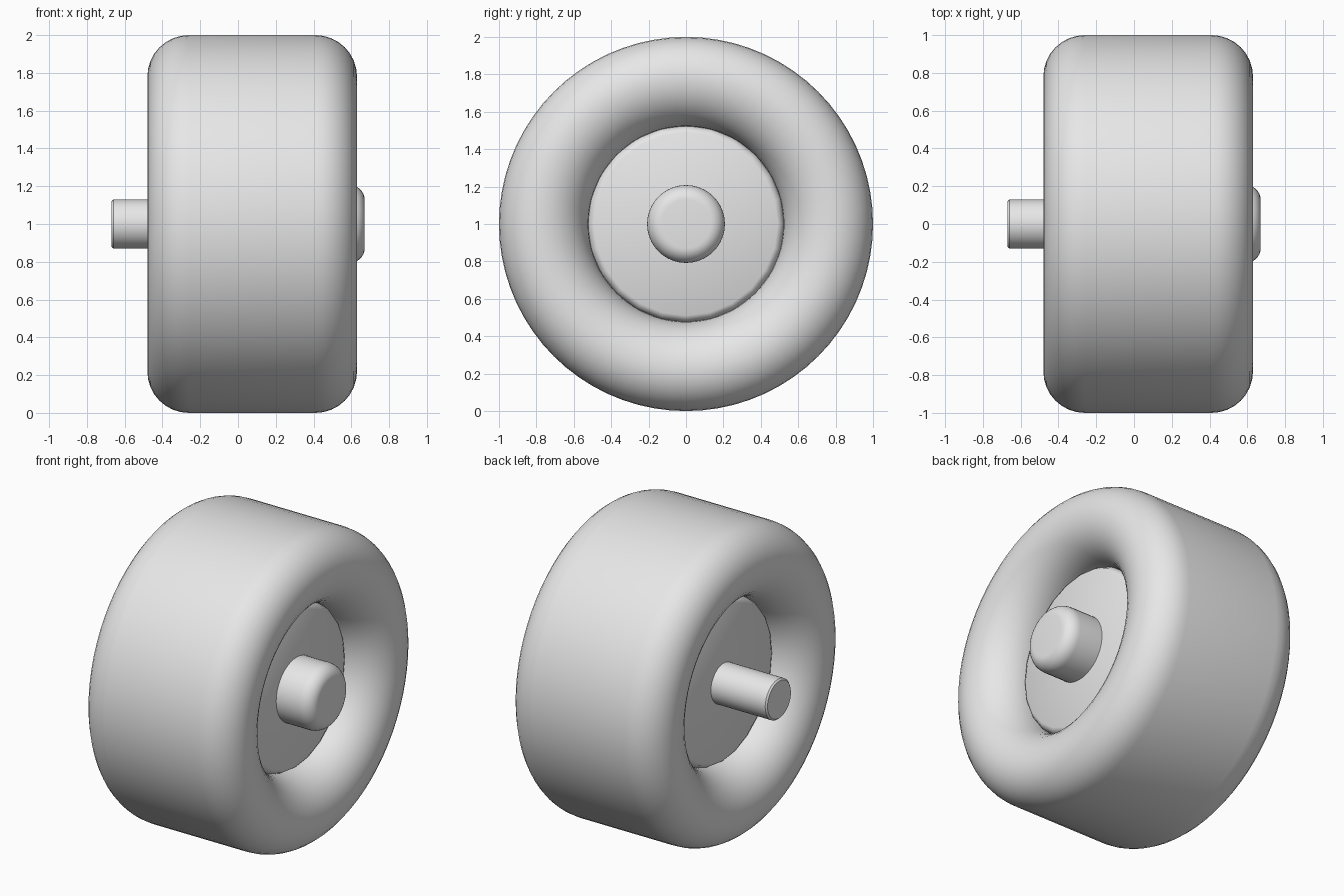
import bpy, bmesh, math

if "Cube" in bpy.data.objects:
    bpy.data.objects.remove(bpy.data.objects["Cube"])

grey = bpy.data.materials.new("light grey")
grey.diffuse_color = (0.8, 0.8, 0.8, 1)
grey.use_nodes = True
grey.node_tree.nodes["Principled BSDF"].inputs["Base Color"].default_value = grey.diffuse_color
MID = 0.075  # centre of the tyre along the axle


def lathe(name, profile, segments, closed=False, angle=35):
    """Spin (x, radius) points around the axle, which runs along x at z = 1."""
    bm = bmesh.new()
    rings = []
    for x, r in profile:
        if r == 0:
            rings.append([bm.verts.new((x, 0, 1))] * segments)
            continue
        rings.append([bm.verts.new((x, r * math.sin(a), 1 + r * math.cos(a)))
                      for a in (2 * math.pi * i / segments for i in range(segments))])
    pairs = list(zip(rings, rings[1:]))
    if closed:
        pairs.append((rings[-1], rings[0]))
    for a, b in pairs:
        for i in range(segments):
            j = (i + 1) % segments
            corners = list(dict.fromkeys([a[i], a[j], b[j], b[i]]))
            bm.faces.new(corners)
    bmesh.ops.recalc_face_normals(bm, faces=bm.faces)
    mesh = bpy.data.meshes.new(name)
    bm.to_mesh(mesh)
    bm.free()
    obj = bpy.data.objects.new(name, mesh)
    bpy.context.collection.objects.link(obj)
    mesh.materials.append(grey)
    bpy.ops.object.select_all(action='DESELECT')
    obj.select_set(True)
    bpy.context.view_layer.objects.active = obj
    bpy.ops.object.shade_smooth_by_angle(angle=math.radians(angle))
    return obj


def arc(cx, cr, ax, ar, start, end, n=8):
    """Elliptical arc of (x, radius) points, angles in degrees from +x."""
    pts = []
    for i in range(n + 1):
        t = math.radians(start + (end - start) * i / n)
        pts.append((cx + ax * math.cos(t), cr + ar * math.sin(t)))
    return pts


# Tyre: flat tread, rounded shoulders, sidewalls curling in to the hub
half = arc(0.335, 0.78, 0.22, 0.22, 90, 0) + arc(0.285, 0.78, 0.27, 0.26, 0, -90)[1:]
tyre = [(MID + x, r) for x, r in half] + [(MID - x, r) for x, r in reversed(half)]
lathe("tyre", tyre, 72, closed=True)

# Hub disc, recessed on both sides
rim = [(0.345, 0), (0.345, 0.49), (0.335, 0.51), (0.31, 0.525), (0.24, 0.53)]
hub = [(MID + x, r) for x, r in rim] + [(MID - x, r) for x, r in reversed(rim)]
lathe("hub", hub, 24)

# Rounded cap on the outer side
cap = [(0.38, 0), (0.38, 0.208), (0.585, 0.208)]
cap += arc(0.585, 0.13, 0.085, 0.078, 90, 0)[1:]
cap[-1] = (0.67, 0.13)
lathe("hub_cap", cap + [(0.67, 0)], 40)

# Axle stub on the inner side
axle = [(-0.2, 0), (-0.2, 0.13), (-0.66, 0.13), (-0.67, 0.12), (-0.67, 0)]
lathe("axle", axle, 32)
